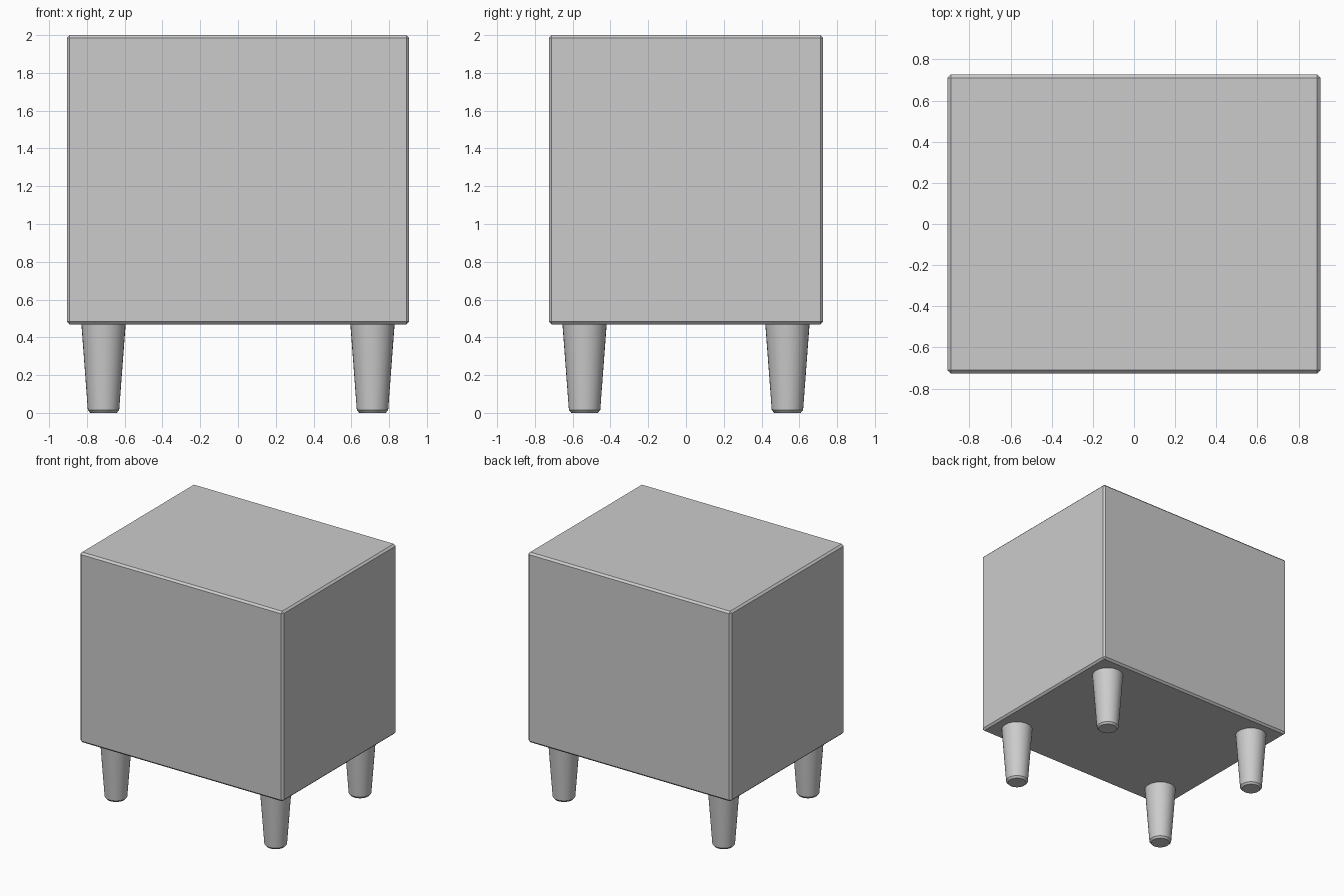
import bpy, bmesh
from math import cos, sin, tau

if "Cube" in bpy.data.objects:
    bpy.data.objects.remove(bpy.data.objects["Cube"])

BODY_BOTTOM = 0.468


def make_object(name, bm):
    bmesh.ops.recalc_face_normals(bm, faces=bm.faces)
    mesh = bpy.data.meshes.new(name)
    bm.to_mesh(mesh)
    bm.free()
    obj = bpy.data.objects.new(name, mesh)
    bpy.context.collection.objects.link(obj)
    return obj


def turned_leg(name, x, y, profile, sides=32):
    # stack of rings (radius, height) closed by end caps
    bm = bmesh.new()
    rings = [[bm.verts.new((x + r * cos(tau * i / sides), y + r * sin(tau * i / sides), z))
              for i in range(sides)] for r, z in profile]
    for low, high in zip(rings, rings[1:]):
        for i in range(sides):
            j = (i + 1) % sides
            bm.faces.new((low[i], low[j], high[j], high[i]))
    bm.faces.new(rings[0])
    bm.faces.new(rings[-1])
    obj = make_object(name, bm)
    bpy.ops.object.select_all(action='DESELECT')
    obj.select_set(True)
    bpy.context.view_layer.objects.active = obj
    bpy.ops.object.shade_smooth_by_angle(angle=0.52)


# Box body with a small chamfer on every edge
bm = bmesh.new()
bmesh.ops.create_cube(bm, size=1)
height = 2 - BODY_BOTTOM
bmesh.ops.scale(bm, vec=(1.812, 1.452, height), verts=bm.verts)
bmesh.ops.translate(bm, vec=(0, 0, BODY_BOTTOM + height / 2), verts=bm.verts)
body = make_object("body", bm)
bevel = body.modifiers.new("edge_chamfer", 'BEVEL')
bevel.width = 0.015
bevel.segments = 1

# Four tapered round legs with chamfered feet
leg_profile = [(0.070, 0), (0.083, 0.015), (0.117, BODY_BOTTOM)]
for y, depth in ((-0.537, "front"), (0.537, "back")):
    for x, side in ((-0.712, "left"), (0.712, "right")):
        turned_leg(f"{depth}_{side}_leg", x, y, leg_profile)
